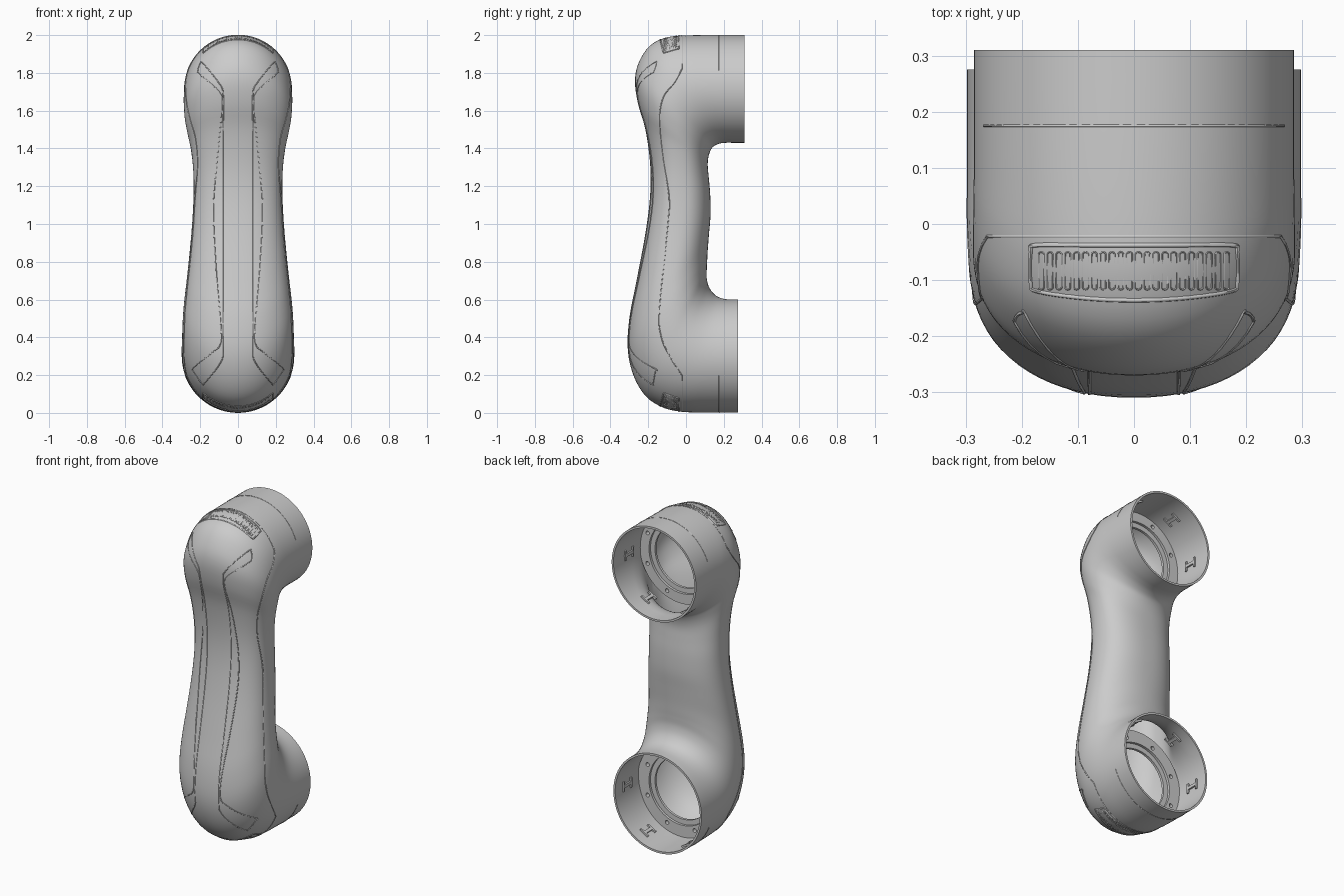
import bpy, bmesh, math
from mathutils import Vector, Matrix
from mathutils.bvhtree import BVHTree

if "Cube" in bpy.data.objects:
    bpy.data.objects.remove(bpy.data.objects["Cube"])


def spline(pts, n, closed=False):
    """Catmull-Rom interpolation of tuples, n steps per span."""
    pts = [Vector(p) for p in pts]
    m = len(pts)
    get = (lambda i: pts[i % m]) if closed else (lambda i: pts[max(0, min(m - 1, i))])
    out = []
    for i in range(m if closed else m - 1):
        a, b, c, d = (get(i + k) for k in (-1, 0, 1, 2))
        for s in range(n):
            t = s / n
            out.append(0.5 * (2 * b + (c - a) * t + (2 * a - 5 * b + 4 * c - d) * t * t
                              + (3 * b - a - 3 * c + d) * t ** 3))
    return out if closed else out + [pts[-1]]


def new_object(name, bm):
    me = bpy.data.meshes.new(name)
    bm.to_mesh(me)
    bm.free()
    ob = bpy.data.objects.new(name, me)
    bpy.context.collection.objects.link(ob)
    return ob


def activate(ob):
    bpy.ops.object.select_all(action='DESELECT')
    ob.select_set(True)
    bpy.context.view_layer.objects.active = ob


def finish(ob, angle=35):
    activate(ob)
    for mod in list(ob.modifiers):
        bpy.ops.object.modifier_apply(modifier=mod.name)
    bpy.ops.object.shade_smooth_by_angle(angle=math.radians(angle))


# Shell sections: inner y, inner z, outer y, outer z, half width, roundness
SECTIONS = [
    (.275, .600, .275, .002, .298, 2), (.21, .602, .10, .002, .298, 2),
    (.16, .62, -.02, .006, .298, 2), (.125, .66, -.12, .028, .298, 2),
    (.11, .71, -.21, .085, .296, 2.05), (.11, .76, -.275, .19, .293, 2.1),
    (.112, .80, -.308, .33, .286, 2.15), (.115, .86, -.30, .50, .273, 2.2),
    (.122, .95, -.262, .70, .258, 2.3), (.13, 1.05, -.215, .95, .243, 2.35),
    (.128, 1.16, -.19, 1.15, .235, 2.4), (.12, 1.25, -.19, 1.32, .237, 2.35),
    (.115, 1.31, -.215, 1.50, .25, 2.3), (.118, 1.35, -.255, 1.64, .268, 2.2),
    (.128, 1.385, -.27, 1.76, .282, 2.1), (.145, 1.41, -.25, 1.855, .287, 2),
    (.175, 1.425, -.19, 1.945, .287, 2), (.21, 1.43, -.10, 1.988, .286, 2),
    (.25, 1.43, .02, 1.999, .285, 2), (.31, 1.43, .31, 2.0, .285, 2)]
SIDES = 72


def power(v, n):
    return math.copysign(abs(v) ** (2 / n), v)


# Arm shell: one C-shaped sweep from socket to socket, hollow
bm = bmesh.new()
rings = []
for iy, iz, oy, oz, hw, n in spline(SECTIONS, 4):
    mid, half = Vector((0, (iy + oy) / 2, (iz + oz) / 2)), Vector((0, (oy - iy) / 2, (oz - iz) / 2))
    ring = []
    for k in range(SIDES):
        t = math.tau * k / SIDES
        ring.append(bm.verts.new(mid + half * power(math.cos(t), n)
                                 + Vector((hw * power(math.sin(t), n), 0, 0))))
    rings.append(ring)
for a, b in zip(rings, rings[1:]):
    for k in range(SIDES):
        j = (k + 1) % SIDES
        bm.faces.new((a[k], a[j], b[j], b[k]))
bm.normal_update()
surface = BVHTree.FromBMesh(bm)
shell = new_object("arm_shell", bm)
solid = shell.modifiers.new("wall", 'SOLIDIFY')
solid.thickness, solid.offset = 0.012, -1
finish(shell)


def hit(origin, direction):
    """Point on the shell met by a ray."""
    return surface.ray_cast(Vector(origin), Vector(direction))[0]


def from_front(x, z):
    return hit((x, -2, z), (0, 1, 0))


def from_side(side, y, z):
    return hit((side * 2, y, z), (-side, 0, 0))


def around(y, zc, deg):
    d = Vector((math.cos(math.radians(deg)), 0, math.sin(math.radians(deg))))
    return hit(Vector((0, y, zc)) + d * 2, -d)


def seams(name, paths, radius):
    """Thin lines lying on the shell; paths are (points, closed)."""
    cu = bpy.data.curves.new(name, 'CURVE')
    cu.dimensions, cu.bevel_depth, cu.bevel_resolution = '3D', radius, 1
    for pts, closed in paths:
        pts = [p for p in pts if p is not None]
        sp = cu.splines.new('POLY')
        sp.points.add(len(pts) - 1)
        for q, p in zip(sp.points, pts):
            q.co = (*p, 1)
        sp.use_cyclic_u = closed
    ob = bpy.data.objects.new(name, cu)
    bpy.context.collection.objects.link(ob)
    activate(ob)
    bpy.ops.object.convert(target='MESH')
    finish(bpy.context.object, 60)


# Front cover seam running over both ends and down both sides
side_line = spline([(-.022, 1.82), (-.06, 1.75), (-.12, 1.67), (-.14, 1.55), (-.122, 1.35),
                    (-.09, 1.15), (-.095, 1.0), (-.14, .55), (-.13, .40), (-.08, .29), (-.022, .2)], 6)
loop = [around(-.022, 1.72, a) for a in range(156, 22, -4)]
loop += [from_side(1, y, z) for y, z in side_line]
loop += [around(-.022, .30, -a) for a in range(24, 158, 4)]
loop += [from_side(-1, y, z) for y, z in reversed(side_line)]
seams("cover_seam", [(loop, True)], .003)

# Front accent strips with flared tab ends
strip = [(.08, .36), (.08, .7), (.08, 1.1), (.08, 1.45), (.078, 1.68), (.10, 1.745), (.185, 1.85),
         (.20, 1.85), (.212, 1.81), (.20, 1.79), (.10, 1.70), (.085, 1.62), (.11, 1.35), (.13, 1.08),
         (.115, .75), (.09, .45), (.095, .36), (.13, .325), (.235, .24), (.232, .215), (.19, .155),
         (.175, .16), (.09, .27)]
seams("accent_strips", [([from_front(s * x, z) for x, z in spline(strip, 5, True)], True)
                        for s in (1, -1)], .003)

# Socket collar seams
seams("collar_seams", [([around(.175, 1.715, a) for a in range(20, 161, 4)], False),
                       ([around(.175, .30, -a) for a in range(20, 161, 4)], False)], .002)


# Vents at both ends: rounded frame and a row of slots
def vent(name, z, dz):
    def drop(x, y):
        return hit((x, y, z), (0, 0, dz))
    frame = [(-.175, -.038), (-.09, -.038), (0, -.038), (.09, -.038), (.175, -.038), (.184, -.05),
             (.184, -.105), (.172, -.12), (.09, -.132), (0, -.136), (-.09, -.132), (-.172, -.12),
             (-.184, -.105), (-.184, -.05)]
    seams(name + "_frame", [([drop(x, y) for x, y in spline(frame, 4, True)], True)], .004)
    slots = []
    for i in range(22):
        x = -.165 + .33 * i / 21
        pts = [(x + .005 * math.cos(a), (-.055 if math.sin(a) >= 0 else -.112) + .005 * math.sin(a))
               for a in (math.pi * (k + .5) / 5 for k in range(10))]
        slots.append(([drop(*p) for p in pts], True))
    seams(name + "_slots", slots, .0015)


vent("top_vent", 3, -1)
vent("bottom_vent", -1, 1)


def lathe(name, profile, zc):
    """Closed (radius, y) profile turned round the socket axis."""
    bm = bmesh.new()
    verts = [bm.verts.new((r, y, zc)) for r, y in profile]
    edges = [bm.edges.new((verts[i], verts[i - 1])) for i in range(len(verts))]
    bmesh.ops.spin(bm, geom=verts + edges, cent=(0, 0, zc), axis=(0, 1, 0),
                   angle=math.tau, steps=64, use_merge=True)
    bmesh.ops.remove_doubles(bm, verts=bm.verts, dist=1e-5)
    bmesh.ops.recalc_face_normals(bm, faces=bm.faces)
    return new_object(name, bm)


# Socket interiors: stepped mounting ring with bolt holes, and clips on the wall
for label, zc, r, y_rim in (("top", 1.715, .273, .31), ("bottom", .301, .286, .275)):
    ring = lathe(label + "_mounting_ring",
                 [(r + .004, .05), (r + .004, .02), (.185, .02), (.185, .035), (.215, .035),
                  (.215, .05)], zc)
    bm = bmesh.new()
    for k in range(8):
        a = math.tau * (k + .5) / 8
        place = Matrix.Translation((.243 * math.cos(a), .04, zc + .243 * math.sin(a)))
        bmesh.ops.create_cone(bm, cap_ends=True, segments=16, radius1=.012, radius2=.012, depth=.1,
                              matrix=place @ Matrix.Rotation(math.pi / 2, 4, 'X'))
    cutter = new_object(label + "_bolt_cutter", bm)
    cutter.hide_render = True
    cut = ring.modifiers.new("bolt_holes", 'BOOLEAN')
    cut.operation, cut.object, cut.solver = 'DIFFERENCE', cutter, 'EXACT'
    finish(ring)
    bpy.data.objects.remove(cutter)

    bm = bmesh.new()
    for k in range(6):
        turn = Matrix.Translation((0, 0, zc)) @ Matrix.Rotation(math.tau * k / 6, 4, 'Y')
        for y, ly, lz in ((.13, .012, .06), (.165, .07, .018), (.20, .012, .06)):
            size = Matrix.Diagonal((.014, ly, lz, 1))
            bmesh.ops.create_cube(bm, size=1, matrix=turn @ Matrix.Translation((r - .003, y, 0)) @ size)
    finish(new_object(label + "_wall_clips", bm))
